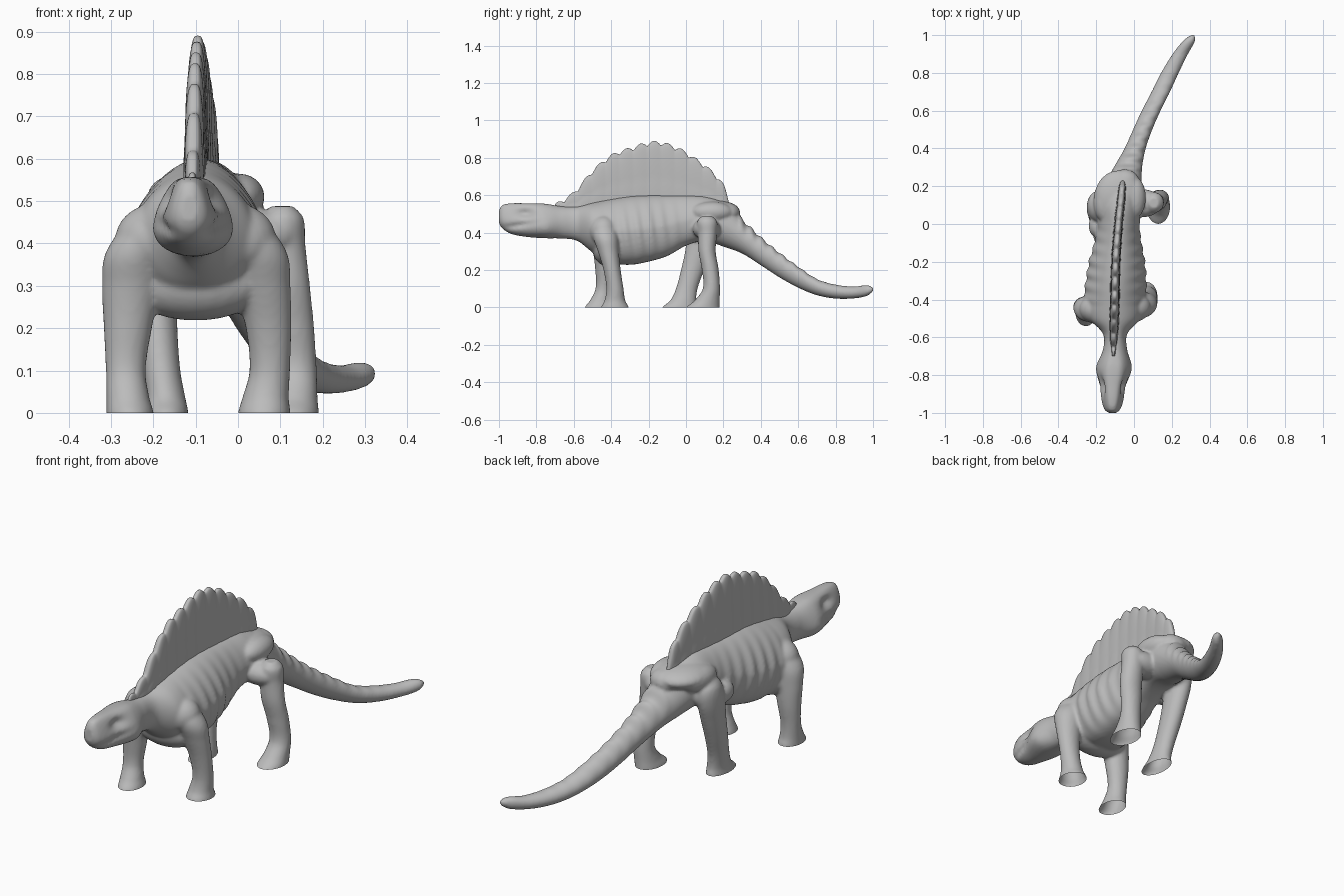
import bpy, bmesh
from math import sin, cos, pi, exp, copysign
from mathutils import Matrix, Vector

if "Cube" in bpy.data.objects:
    bpy.data.objects.remove(bpy.data.objects["Cube"])

# One plain grey for the whole animal
GREY = (0.5, 0.5, 0.5, 1)
grey = bpy.data.materials.new("plain grey")
grey.use_nodes = True
grey.diffuse_color = GREY
bsdf = grey.node_tree.nodes["Principled BSDF"]
bsdf.inputs["Base Color"].default_value = GREY
bsdf.inputs["Roughness"].default_value = 0.7


def smooth_stations(stations, steps):
    """Cubic interpolation between stations, whose first value is the position."""
    def slope(i):
        a, b = stations[max(i - 1, 0)], stations[min(i + 1, len(stations) - 1)]
        return [(q - p) / (b[0] - a[0]) for p, q in zip(a, b)]

    rows = []
    for i in range(len(stations) - 1):
        p, q, mp, mq = stations[i], stations[i + 1], slope(i), slope(i + 1)
        span = q[0] - p[0]
        for k in range(steps):
            u = k / steps
            h = u * u * (3 - 2 * u)
            rows.append([a + (b - a) * h + span * (ma * u * (1 - u) ** 2 - mb * u * u * (1 - u))
                         for a, b, ma, mb in zip(p, q, mp, mq)])
            rows[-1][0] = p[0] + span * u
    return rows + [list(stations[-1])]


def loft(bm, rows, place, sides=40):
    """Skin closed rings; place(row, angle) gives each point."""
    rings = [[bm.verts.new(place(r, 2 * pi * k / sides)) for k in range(sides)] for r in rows]
    for a, b in zip(rings, rings[1:]):
        for k in range(sides):
            n = (k + 1) % sides
            bm.faces.new((a[k], a[n], b[n], b[k]))
    bm.faces.new(rings[0])
    bm.faces.new(rings[-1])


def blob(bm, centre, radii):
    m = Matrix.Translation(centre) @ Matrix.Diagonal((*radii, 1))
    bmesh.ops.create_uvsphere(bm, u_segments=24, v_segments=16, radius=1, matrix=m)


def make_object(name, bm):
    bmesh.ops.recalc_face_normals(bm, faces=bm.faces)
    mesh = bpy.data.meshes.new(name)
    bm.to_mesh(mesh)
    bm.free()
    mesh.materials.append(grey)
    obj = bpy.data.objects.new(name, mesh)
    bpy.context.collection.objects.link(obj)
    return obj


def bump(d, width):
    return exp(-(d / width) ** 2)


def squared(v, power):
    return copysign(abs(v) ** power, v)


# Head, trunk and tail: y, x, half width, top, bottom
TRUNK = [
    (-1, -.115, .02, .52, .45), (-.985, -.115, .038, .545, .425),
    (-.94, -.114, .055, .556, .395), (-.86, -.112, .069, .557, .378),
    (-.76, -.106, .091, .555, .37), (-.66, -.1, .063, .54, .368),
    (-.58, -.1, .065, .54, .355), (-.5, -.1, .135, .56, .295),
    (-.4, -.1, .162, .58, .24), (-.3, -.095, .16, .595, .228),
    (-.2, -.09, .148, .6, .245), (-.1, -.085, .125, .6, .275),
    (0, -.08, .11, .6, .33), (.1, -.075, .115, .595, .355),
    (.2, -.06, .1, .56, .325), (.3, -.032, .075, .47, .288),
    (.4, .006, .056, .375, .225), (.5, .046, .051, .292, .16),
    (.6, .091, .05, .218, .105), (.7, .142, .049, .152, .065),
    (.8, .19, .047, .122, .047), (.9, .245, .041, .112, .048),
    (.97, .292, .032, .12, .062), (1, .31, .012, .108, .085)]


def trunk_point(row, ang):
    y, x, hw, top, bot = row
    mid, hz = (top + bot) / 2, (top - bot) / 2
    c, s = cos(ang), sin(ang)
    z = mid + hz * s
    side, f, width = abs(c), 1, c
    if -.53 < y < .2:                       # full belly, sloping back
        fade = min(1, (y + .53) / .1, (.2 - y) / .1)
        width = c * (1 - .2 * fade * max(s, 0))
        if s < 0:
            width += fade * (squared(c, .65) - c)
    if -.45 < y < .02:                      # ribs
        fade = sin(pi * (y + .45) / .47) ** .5
        f += .035 * fade * side * sin(2 * pi * (y + .15 * (z - .4)) / .068)
    if y < -.66:                            # flat skull, wide jaw, mouth, eye sockets, brows
        fade = min(1, (-.66 - y) / .08)
        width += fade * ((squared(c, .55) if s > 0 else c) * (1 - .3 * s) - c)
        f -= .24 * side * bump(z - .445 - .15 * (y + .85), .014) * bump(y + .92, .09)
        f -= .42 * side * bump(y + .86, .042) * bump(z - .505, .02)
        f += .12 * side * bump(y + .84, .06) * bump(z - .545, .012)
    if y > .28:                             # knobbly tail spine
        f += .13 * max(s, 0) * sin(2 * pi * y / .056) * max(0, 1 - (y - .28) / .6)
    return x + hw * width * f, y, mid + hz * s * (f if y > .28 else 1)


body = bmesh.new()
loft(body, smooth_stations(TRUNK, 10), trunk_point, 64)

# Legs: height, x, y, half width, half length
FRONT_RIGHT = [(-.03, -.255, -.466, .057, .08), (0, -.255, -.464, .056, .078),
               (.035, -.26, -.455, .051, .06), (.1, -.265, -.44, .047, .044),
               (.2, -.26, -.435, .057, .05), (.3, -.252, -.44, .069, .058),
               (.38, -.24, -.45, .072, .068), (.46, -.19, -.45, .06, .06),
               (.49, -.17, -.45, .03, .03)]
FRONT_LEFT = [(-.03, .062, -.38, .063, .077), (0, .062, -.38, .062, .075),
              (.035, .065, -.38, .055, .056), (.1, .075, -.38, .048, .046),
              (.2, .072, -.395, .054, .046), (.3, .058, -.415, .066, .056),
              (.38, .038, -.43, .077, .068), (.45, -.01, -.44, .07, .06),
              (.48, -.03, -.44, .03, .03)]
REAR_LEFT = [(-.03, .128, .085, .064, .095), (0, .128, .09, .063, .09),
             (.035, .132, .112, .056, .068), (.1, .136, .136, .05, .046),
             (.2, .127, .13, .053, .045), (.3, .113, .113, .057, .046),
             (.4, .104, .115, .055, .051), (.46, .105, .113, .05, .053),
             (.488, .105, .112, .027, .03)]
REAR_RIGHT = [(-.03, -.168, -.036, .052, .097), (0, -.168, -.034, .051, .094),
              (.035, -.17, -.016, .046, .07), (.1, -.18, .004, .044, .058),
              (.2, -.19, .035, .047, .062), (.3, -.195, .065, .05, .07),
              (.4, -.198, .088, .052, .08), (.47, -.19, .1, .05, .068),
              (.5, -.18, .1, .03, .03)]
for leg in (FRONT_RIGHT, FRONT_LEFT, REAR_LEFT, REAR_RIGHT):
    loft(body, smooth_stations(leg, 6),
         lambda r, a: (r[1] + r[3] * cos(a), r[2] + r[4] * sin(a), r[0]))

# Chest, shoulders, thighs, knee and the pelvis with its overhanging rear rim
for centre, radii in [
        ((-.1, -.41, .31), (.17, .09, .092)),
        ((-.19, -.45, .41), (.1, .08, .085)), ((-.01, -.44, .41), (.1, .08, .085)),
        ((.04, .11, .42), (.11, .075, .06)), ((-.18, .09, .43), (.065, .085, .08)),
        ((-.2, -.01, .4), (.04, .06, .05)),
        ((-.08, .14, .52), (.13, .145, .055)), ((-.05, .22, .505), (.08, .07, .055)),
        ((-.155, .12, .505), (.06, .11, .055)), ((.003, .14, .51), (.06, .11, .055))]:
    blob(body, centre, radii)

# Fuse the body into one skin, soften it and leave the soles open
obj = make_object("body", body)
remesh = obj.modifiers.new("fuse", 'REMESH')
remesh.mode = 'VOXEL'
remesh.voxel_size = .008
soften = obj.modifiers.new("soften", 'SMOOTH')
soften.iterations = 5
fused = bpy.data.meshes.new_from_object(obj.evaluated_get(bpy.context.evaluated_depsgraph_get()))
obj.modifiers.clear()
bm = bmesh.new()
bm.from_mesh(fused)
bmesh.ops.bisect_plane(bm, geom=bm.verts[:] + bm.edges[:] + bm.faces[:],
                       plane_co=Vector(), plane_no=(0, 0, 1), clear_inner=True)
bm.to_mesh(obj.data)
bm.free()
bpy.data.meshes.remove(fused)
obj.data.shade_smooth()

# Back sail: y, x, half thickness, top
SAIL = [(-.7, -.108, .008, .55), (-.6, -.107, .018, .615), (-.5, -.104, .022, .73),
        (-.4, -.102, .023, .812), (-.3, -.099, .023, .85), (-.17, -.095, .023, .885),
        (-.05, -.086, .022, .855), (.05, -.077, .021, .795), (.13, -.068, .02, .735),
        (.2, -.062, .017, .655), (.23, -.06, .009, .57)]


def sail_point(row, ang):
    y, x, hw, top = row
    wave = abs(sin(pi * (y + .17) / .074 + pi / 2))
    top += .024 * (wave - .75)              # scalloped rim
    bot = .5
    c, s = cos(ang), sin(ang)
    flare = 1 + .5 * max(0, -s)             # thicker at the root
    ridge = .95 + .05 * wave                # faint upright spines in the web
    return x + hw * squared(c, .6) * flare * ridge, y, (top + bot) / 2 + (top - bot) / 2 * s


sail = bmesh.new()
loft(sail, smooth_stations(SAIL, 14), sail_point, 48)
make_object("back_sail", sail).data.shade_smooth()
